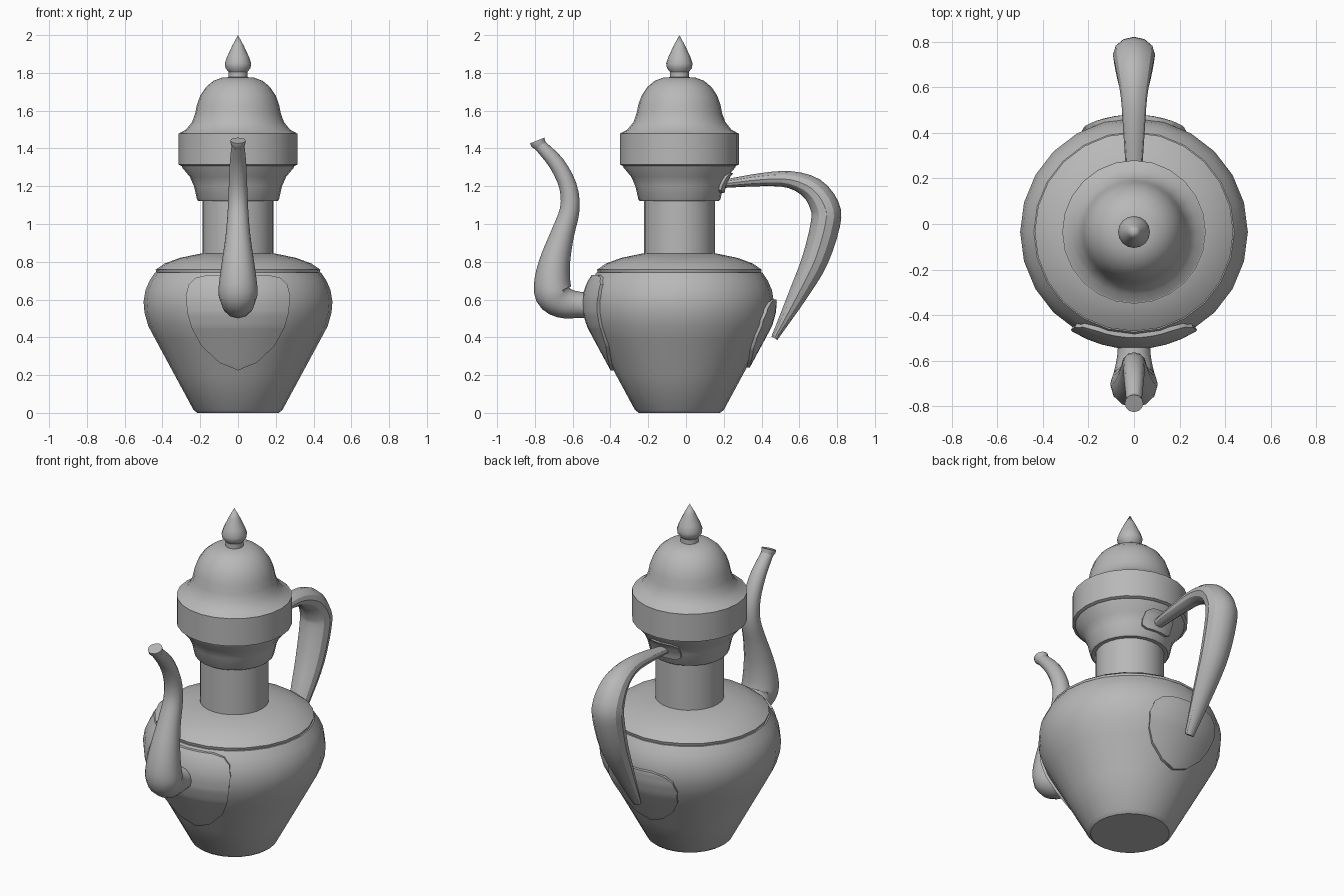
import bpy, bmesh, math
from mathutils import Vector

if "Cube" in bpy.data.objects:
    bpy.data.objects.remove(bpy.data.objects["Cube"], do_unlink=True)

AXIS_Y = -0.035  # the pot's own axis sits slightly forward of centre

grey = bpy.data.materials.new("plain grey")
grey.use_nodes = True
grey.diffuse_color = (0.48, 0.48, 0.48, 1)
grey.node_tree.nodes["Principled BSDF"].inputs["Base Color"].default_value = grey.diffuse_color


def finish(name, bm, angle=32):
    bmesh.ops.remove_doubles(bm, verts=bm.verts, dist=1e-5)
    bmesh.ops.recalc_face_normals(bm, faces=bm.faces)
    mesh = bpy.data.meshes.new(name)
    bm.to_mesh(mesh)
    bm.free()
    mesh.materials.append(grey)
    obj = bpy.data.objects.new(name, mesh)
    bpy.context.collection.objects.link(obj)
    bpy.ops.object.select_all(action="DESELECT")
    obj.select_set(True)
    bpy.context.view_layer.objects.active = obj
    bpy.ops.object.shade_smooth_by_angle(angle=math.radians(angle))
    return obj


def skin(name, rings):
    """Closed surface through a list of rings of points."""
    bm = bmesh.new()
    rows = [[bm.verts.new(p) for p in ring] for ring in rings]
    n = len(rows[0])
    for a, b in zip(rows, rows[1:]):
        for i in range(n):
            j = (i + 1) % n
            bm.faces.new((a[i], a[j], b[j], b[i]))
    bm.faces.new(rows[0][::-1])
    bm.faces.new(rows[-1])
    return finish(name, bm)


def lathe(name, profile, sides=24):
    turns = [math.tau * i / sides for i in range(sides)]
    return skin(name, [[(r * math.cos(t), AXIS_Y + r * math.sin(t), z) for t in turns]
                       for r, z in profile])


def smooth_path(points, steps=3):
    """Catmull-Rom resampling of (y, z, radius) points."""
    p = [Vector(q) for q in points]
    p = [2 * p[0] - p[1]] + p + [2 * p[-1] - p[-2]]
    out = []
    for a, b, c, d in zip(p, p[1:], p[2:], p[3:]):
        for s in range(steps):
            t = s / steps
            out.append(0.5 * (2 * b + (c - a) * t + (2 * a - 5 * b + 4 * c - d) * t ** 2
                              + (3 * b - a - 3 * c + d) * t ** 3))
    return out + [p[-2]]


def tube(name, path, widen=1.0, extra=0.0, sides=12):
    """Tapered tube in the x = 0 plane; widen and extra enlarge it sideways."""
    rings = []
    for i, (y, z, r) in enumerate(path):
        ahead, back = path[min(i + 1, len(path) - 1)], path[max(i - 1, 0)]
        d = Vector((ahead[0] - back[0], ahead[1] - back[1])).normalized()
        ring = []
        for k in range(sides):
            t = math.tau * k / sides
            s = r * math.sin(t)
            ring.append(((r * widen + extra) * math.cos(t), y - d.y * s, z + d.x * s))
        rings.append(ring)
    return skin(name, rings)


def lookup(pairs, z):
    """Linear interpolation in (value, z) pairs."""
    for (v0, z0), (v1, z1) in zip(pairs, pairs[1:]):
        if z0 <= z <= z1 and z1 > z0:
            return v0 + (v1 - v0) * (z - z0) / (z1 - z0)
    return pairs[-1][0]


def shield(name, profile, outline, side, lift, cols=8, rows=16):
    """Raised plate following a turned profile; outline holds (half width, z)."""
    bm = bmesh.new()
    lo, hi = outline[0][1], outline[-1][1]
    levels = sorted({lo + (hi - lo) * i / rows for i in range(rows + 1)} | {z for _, z in outline})
    grid = []
    for z in levels:
        r, w = lookup(profile, z) - 0.015, lookup(outline, z)
        a = math.asin(min(w / r, 1))
        angles = [a * (2 * c / cols - 1) for c in range(cols + 1)]
        grid.append([bm.verts.new((r * math.sin(t), AXIS_Y + side * r * math.cos(t), z))
                     for t in angles])
    for a, b in zip(grid, grid[1:]):
        for c in range(cols):
            bm.faces.new((a[c], a[c + 1], b[c + 1], b[c]))
    bmesh.ops.remove_doubles(bm, verts=bm.verts, dist=1e-5)
    out = bmesh.ops.extrude_face_region(bm, geom=bm.faces[:])
    for v in out["geom"]:
        if isinstance(v, bmesh.types.BMVert):
            away = Vector((v.co.x, v.co.y - AXIS_Y, 0)).normalized()
            v.co += away * (lift + 0.015)
    return finish(name, bm, 40)


# Turned parts: (radius, height)
body = [(0.215, 0), (0.235, 0.015), (0.335, 0.2), (0.435, 0.385), (0.475, 0.46), (0.495, 0.53),
        (0.5, 0.59), (0.49, 0.65), (0.468, 0.7), (0.44, 0.742)]
collar = [(0.21, 1.122), (0.217, 1.13), (0.233, 1.2), (0.255, 1.25), (0.295, 1.298),
          (0.3, 1.312)]
lathe("body", body)
lathe("shoulder", [(0.43, 0.735), (0.436, 0.758), (0.39, 0.79), (0.31, 0.82), (0.2, 0.843),
                   (0.15, 0.845)])
lathe("neck", [(0.188, 0.82), (0.188, 1.14)])
lathe("collar", collar)
lathe("lid_band", [(0.3, 1.308), (0.315, 1.315), (0.315, 1.48), (0.29, 1.48)])
lathe("lid_dome", [(0.315, 1.478), (0.275, 1.5), (0.243, 1.54), (0.227, 1.585), (0.218, 1.63),
                   (0.2, 1.68), (0.17, 1.725), (0.13, 1.758), (0.085, 1.775), (0.04, 1.778)])
lathe("finial", [(0.05, 1.76), (0.05, 1.805), (0.066, 1.825), (0.07, 1.85), (0.058, 1.885),
                 (0.03, 1.945), (0, 2)], 16)

# Spout with its flared, closed lip
tube("spout", smooth_path([
    (-0.45, 0.57, 0.066), (-0.57, 0.572, 0.07), (-0.65, 0.585, 0.085), (-0.7, 0.63, 0.1),
    (-0.707, 0.71, 0.094), (-0.69, 0.82, 0.079), (-0.653, 0.95, 0.062), (-0.615, 1.08, 0.052),
    (-0.625, 1.2, 0.047), (-0.685, 1.32, 0.042), (-0.772, 1.416, 0.033)]), 1.04)
tube("spout_lip", [(-0.765, 1.408, 0.031), (-0.784, 1.432, 0.041), (-0.788, 1.442, 0.041)])

# Handle
tube("handle", smooth_path([
    (0.2, 1.213, 0.022), (0.4, 1.235, 0.035), (0.55, 1.235, 0.045), (0.67, 1.185, 0.064),
    (0.735, 1.09, 0.077), (0.738, 1.0, 0.078), (0.685, 0.815, 0.07), (0.6, 0.64, 0.052),
    (0.468, 0.395, 0.018)]), 1.05, 0.01)

# Mounting plates
shield("spout_plate", body, [(0, 0.225), (0.09, 0.265), (0.18, 0.355), (0.23, 0.45), (0.252, 0.53),
                             (0.26, 0.62), (0.245, 0.68), (0.21, 0.715), (0.15, 0.73)], -1, 0.016)
shield("handle_plate", body, [(0, 0.24), (0.08, 0.27), (0.155, 0.34), (0.195, 0.41), (0.215, 0.49),
                              (0.2, 0.55), (0.16, 0.585), (0.09, 0.6)], 1, 0.016)
shield("upper_handle_plate", collar, [(0.06, 1.165), (0.085, 1.18), (0.09, 1.215), (0.085, 1.255),
                                      (0.06, 1.27)], 1, 0.014, 6, 6)
